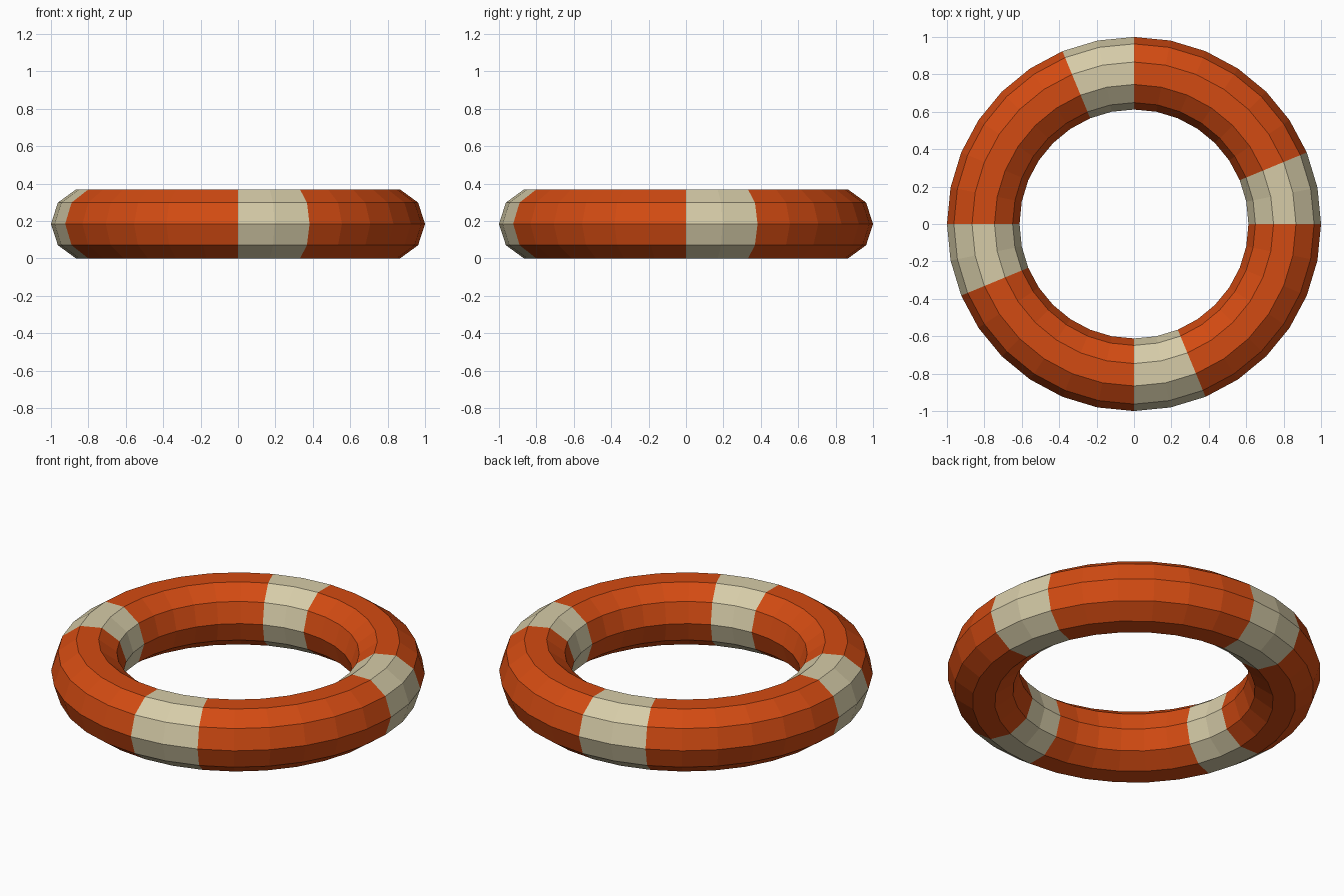
import bpy
import bmesh
import math

if "Cube" in bpy.data.objects:
    bpy.data.objects.remove(bpy.data.objects["Cube"])

MAJOR_R, MINOR_R = 0.806, 0.194
MAJOR_SEGS, MINOR_SEGS = 32, 10


def material(name, rgb):
    mat = bpy.data.materials.new(name)
    mat.diffuse_color = (*rgb, 1.0)
    mat.use_nodes = True
    mat.node_tree.nodes["Principled BSDF"].inputs["Base Color"].default_value = mat.diffuse_color
    return mat


# Ten-sided tube swept around the z axis, resting on its flat underside
bm = bmesh.new()
base = MINOR_R * math.sin(math.radians(72))
rings = []
for i in range(MAJOR_SEGS):
    a = math.tau * i / MAJOR_SEGS
    ring = []
    for j in range(MINOR_SEGS):
        b = math.tau * j / MINOR_SEGS
        r = MAJOR_R + MINOR_R * math.cos(b)
        ring.append(bm.verts.new((r * math.cos(a), r * math.sin(a),
                                  base + MINOR_R * math.sin(b))))
    rings.append(ring)

# Faces: the first two segments of every quarter form a pale band
for i in range(MAJOR_SEGS):
    here, after = rings[i], rings[(i + 1) % MAJOR_SEGS]
    for j in range(MINOR_SEGS):
        k = (j + 1) % MINOR_SEGS
        face = bm.faces.new((here[j], after[j], after[k], here[k]))
        face.material_index = 1 if i % (MAJOR_SEGS // 4) < 2 else 0

mesh = bpy.data.meshes.new("float_ring")
bm.to_mesh(mesh)
bm.free()
mesh.materials.append(material("orange", (0.65, 0.07, 0.006)))
mesh.materials.append(material("cream", (0.67, 0.60, 0.39)))
ring_obj = bpy.data.objects.new("float_ring", mesh)
bpy.context.collection.objects.link(ring_obj)
